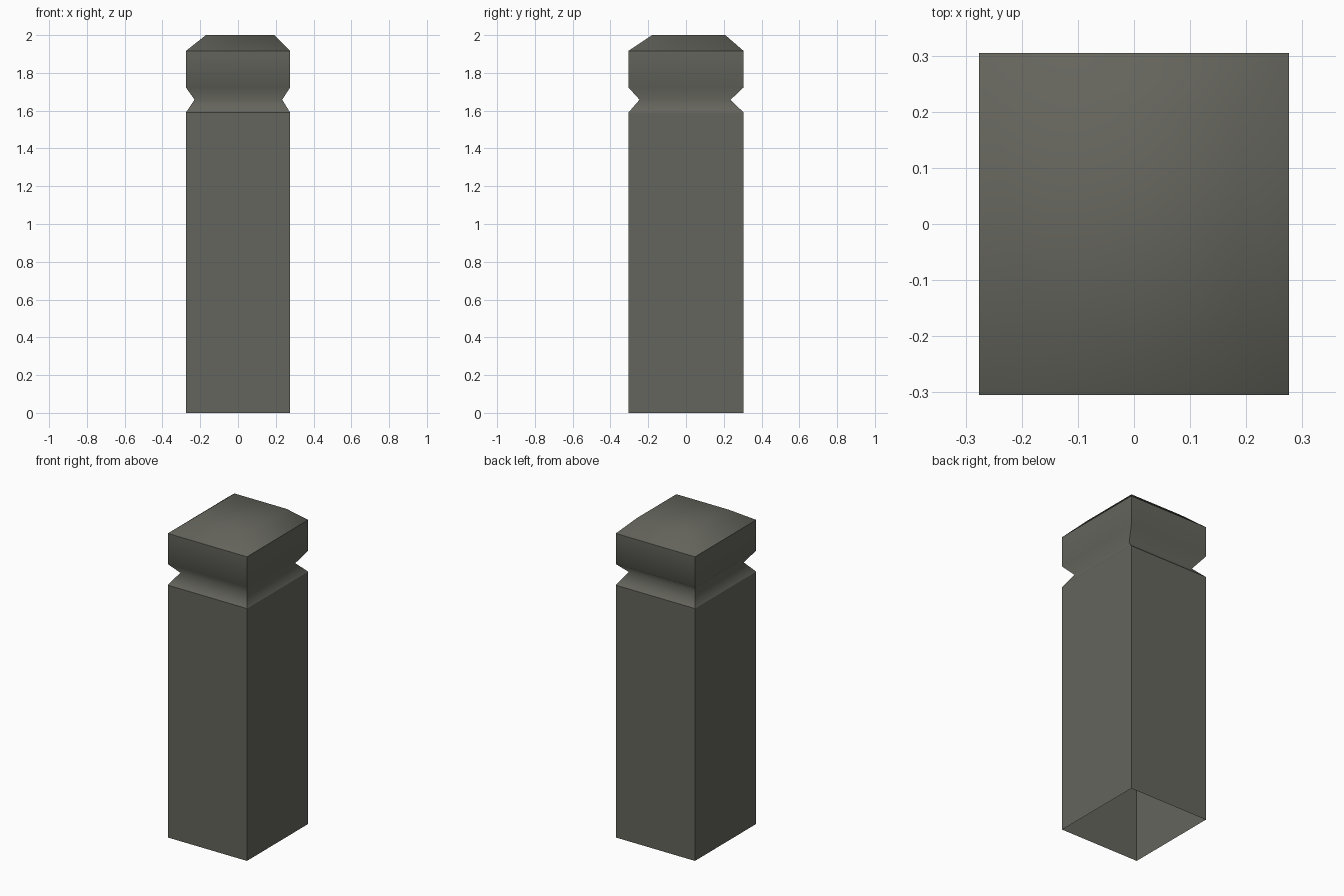
import bpy, bmesh

if "Cube" in bpy.data.objects:
    bpy.data.objects.remove(bpy.data.objects["Cube"])

stone = bpy.data.materials.new("dark warm grey stone")
stone.diffuse_color = (0.13, 0.13, 0.11, 1)
stone.use_nodes = True
stone.node_tree.nodes["Principled BSDF"].inputs["Base Color"].default_value = stone.diffuse_color

# Rectangular rings from the base to the cap: x min, x max, y min, y max, z, sharp rim
rings = [
    (-0.276, 0.276, -0.305, 0.305, 0.0, True),
    (-0.276, 0.276, -0.305, 0.305, 1.59, True),    # lower lip of groove
    (-0.23, 0.234, -0.246, 0.236, 1.658, False),   # groove bottom
    (-0.276, 0.276, -0.305, 0.305, 1.723, False),  # upper lip of groove
    (-0.276, 0.276, -0.305, 0.305, 1.916, True),   # rim of cap
    (-0.17, 0.193, -0.18, 0.208, 2.0, False),      # flat top
]

bm = bmesh.new()
loops = []
for x0, x1, y0, y1, z, _ in rings:
    loops.append([bm.verts.new(p) for p in
                  ((x0, y0, z), (x1, y0, z), (x1, y1, z), (x0, y1, z))])

# Sides, with sharp corners up to the cap rim; the underside is open
for k in range(len(loops) - 1):
    a, b = loops[k], loops[k + 1]
    for i in range(4):
        j = (i + 1) % 4
        bm.faces.new((a[i], a[j], b[j], b[i])).smooth = True
    if k < 4:
        for i in range(4):
            bm.edges.get((a[i], b[i])).smooth = False
bm.faces.new(loops[-1]).smooth = True

# Sharp rims
for loop, ring in zip(loops, rings):
    if ring[5]:
        for i in range(4):
            bm.edges.get((loop[i], loop[(i + 1) % 4])).smooth = False

mesh = bpy.data.meshes.new("post")
bm.to_mesh(mesh)
bm.free()
mesh.materials.append(stone)
post = bpy.data.objects.new("post", mesh)
bpy.context.collection.objects.link(post)
